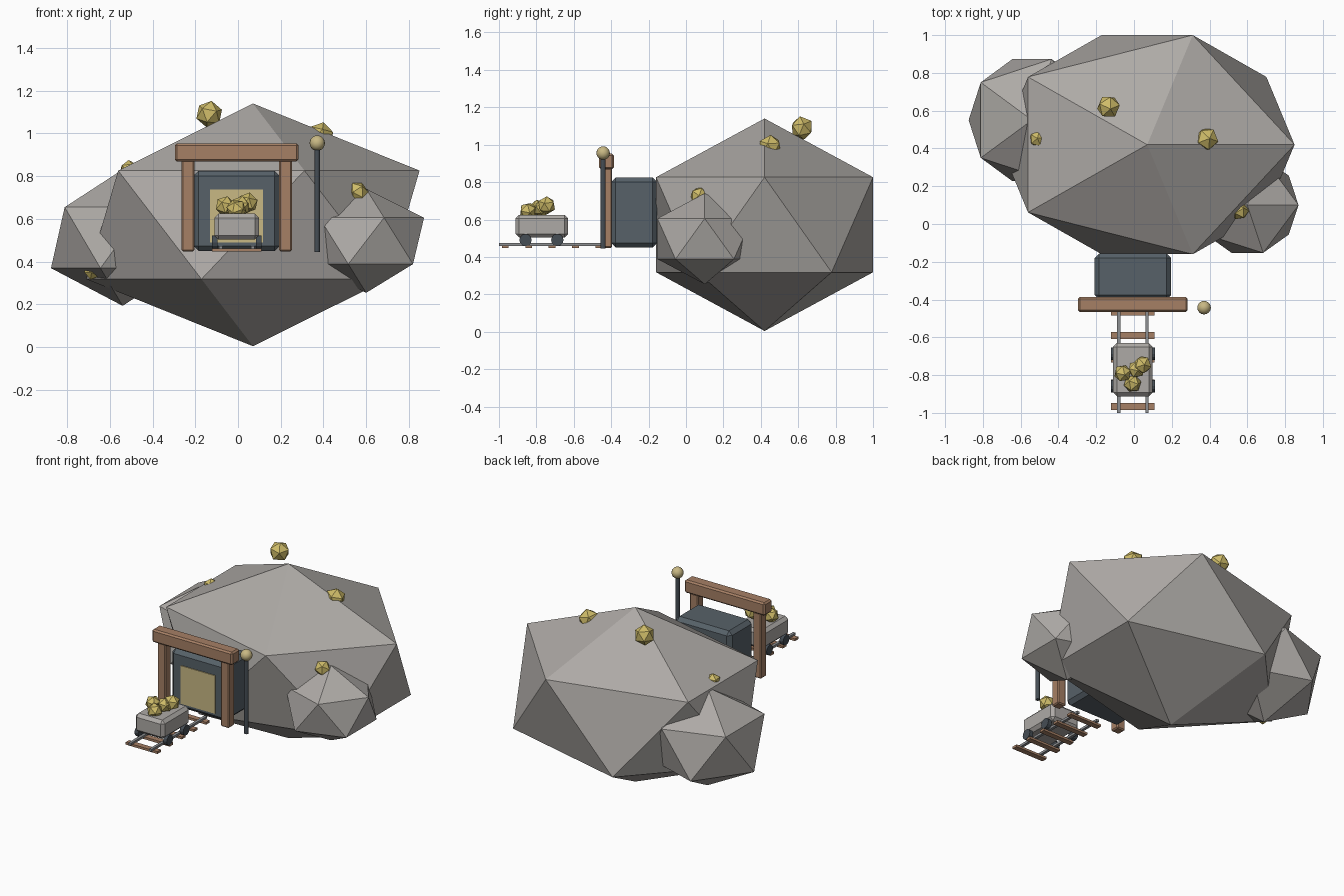
import bpy, bmesh, math, random
from mathutils import Vector

if "Cube" in bpy.data.objects:
    bpy.data.objects.remove(bpy.data.objects["Cube"])

random.seed(4)
CX = -0.006  # centre line of the mine entrance


def mat(name, r, g, b):
    m = bpy.data.materials.new(name)
    m.diffuse_color = (r, g, b, 1)
    m.use_nodes = True
    m.node_tree.nodes["Principled BSDF"].inputs["Base Color"].default_value = m.diffuse_color
    return m


STONE = mat("grey stone", 0.42, 0.40, 0.38)
WOOD = mat("brown timber", 0.38, 0.215, 0.13)
SLATE = mat("dark slate", 0.095, 0.12, 0.14)
IRON = mat("dark iron", 0.06, 0.075, 0.09)
STEEL = mat("rail steel", 0.27, 0.28, 0.29)
GOLD = mat("gold ore", 0.62, 0.50, 0.14)
GLOW = mat("lamp glow", 0.58, 0.48, 0.23)


def finish(obj, name, material):
    obj.name = name
    obj.data.name = name
    obj.data.materials.append(material)
    return obj


def box(name, lo, hi, material, bevel=0.0):
    """Box between two corners, with optional chamfered edges."""
    lo, hi = Vector(lo), Vector(hi)
    bpy.ops.mesh.primitive_cube_add(size=1, location=(lo + hi) / 2)
    obj = bpy.context.object
    for v in obj.data.vertices:
        v.co = v.co * (hi - lo)
    if bevel:
        mod = obj.modifiers.new("chamfer", "BEVEL")
        mod.width, mod.segments = bevel, 1
    return finish(obj, name, material)


def rock(name, centre, radii, material, rot=(0, 0, 0)):
    """Twenty-sided faceted lump."""
    bpy.ops.mesh.primitive_ico_sphere_add(subdivisions=1, radius=1, location=centre, rotation=rot)
    obj = bpy.context.object
    obj.scale = radii
    return finish(obj, name, material)


def cylinder(name, centre, radius, depth, material, sides=12, rot=(0, 0, 0)):
    bpy.ops.mesh.primitive_cylinder_add(vertices=sides, radius=radius, depth=depth,
                                        location=centre, rotation=rot)
    return finish(bpy.context.object, name, material)


# Boulders
rock("main_boulder", (0.07, 0.42, 0.572), (0.872, 0.682, 0.568), STONE)
rock("left_boulder", (-0.54, 0.55, 0.512), (0.375, 0.38, 0.319), STONE)
rock("right_boulder", (0.60, 0.10, 0.497), (0.303, 0.297, 0.243), STONE)

# Tunnel mouth with lit panel
box("tunnel_block", (CX - 0.202, -0.40, 0.45), (CX + 0.202, -0.155, 0.825), SLATE, 0.024)
box("lit_panel", (CX - 0.124, -0.406, 0.49), (CX + 0.124, -0.398, 0.738), GLOW)

# Timber frame
for side, s in (("left", -1), ("right", 1)):
    x = CX + s * 0.228
    box(f"{side}_post", (x - 0.03, -0.455, 0.448), (x + 0.03, -0.395, 0.875), WOOD, 0.007)
box("lintel_beam", (CX - 0.29, -0.466, 0.869), (CX + 0.29, -0.386, 0.953), WOOD, 0.01)

# Lamp post
cylinder("lamp_pole", (0.371, -0.443, 0.69), 0.013, 0.49, IRON)
bpy.ops.mesh.primitive_uv_sphere_add(segments=16, ring_count=10, radius=0.036,
                                     location=(0.371, -0.443, 0.955))
finish(bpy.context.object, "lamp_globe", GLOW)
bpy.ops.object.shade_smooth_by_angle()

# Track
for i in range(5):
    y = -0.966 + i * 0.125
    box(f"sleeper_{i + 1}", (CX - 0.115, y - 0.018, 0.447), (CX + 0.115, y + 0.018, 0.462), WOOD)
for side, s in (("left", -1), ("right", 1)):
    x = CX + s * 0.075
    box(f"{side}_rail", (x - 0.009, -1.0, 0.459), (x + 0.009, -0.43, 0.474), STEEL)

# Mine cart
box("cart_body", (CX - 0.105, -0.912, 0.503), (CX + 0.105, -0.63, 0.625), STONE, 0.02)
for side, s in (("left", -1), ("right", 1)):
    for end, y in (("front", -0.858), ("rear", -0.688)):
        cylinder(f"{end}_{side}_wheel", (CX + s * 0.103, y, 0.49), 0.033, 0.026, IRON,
                 rot=(0, math.pi / 2, 0))

# Gold ore: in the cart, then on the boulders
nuggets = [
    (-0.060, -0.790, 0.660, 0.048), (0.013, -0.770, 0.660, 0.048),
    (0.045, -0.745, 0.675, 0.050), (-0.008, -0.845, 0.645, 0.048),
    (-0.135, 0.620, 1.090, 0.064), (0.385, 0.450, 0.990, 0.064),
    (0.560, 0.070, 0.725, 0.050), (-0.510, 0.450, 0.830, 0.046),
    (-0.680, 0.370, 0.355, 0.042),
]
for i, (x, y, z, r) in enumerate(nuggets):
    rot = [random.uniform(0, 1.2) for _ in range(3)]
    rock(f"gold_nugget_{i + 1}", (x, y, z), (r, r, r), GOLD, rot)
